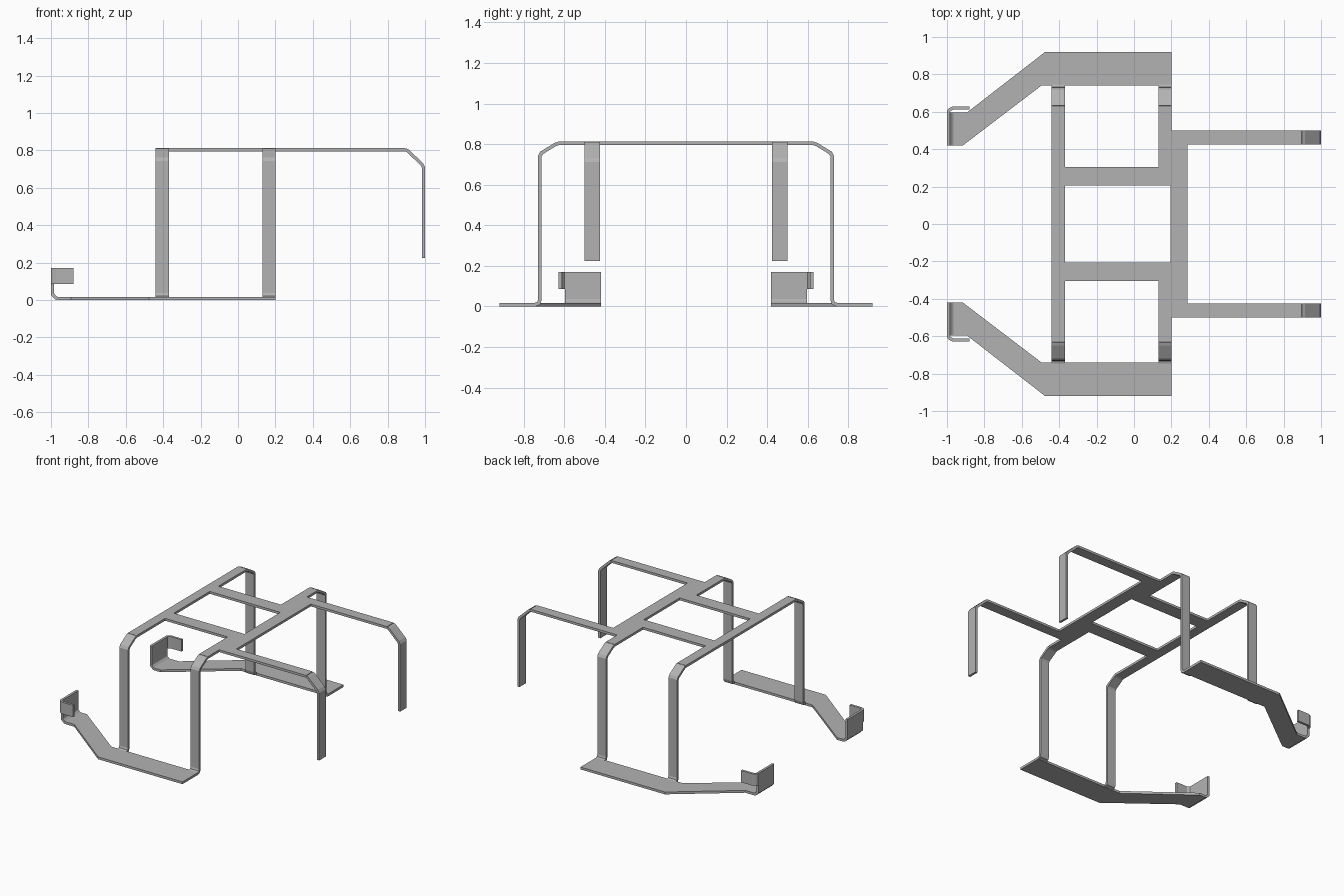
import bpy
import bmesh

cube = bpy.data.objects.get("Cube")
if cube:
    bpy.data.objects.remove(cube, do_unlink=True)

THICK = 0.017
HALF = THICK / 2
TOP = 0.812 - HALF

steel = bpy.data.materials.new("grey_steel")
steel.use_nodes = True
colour = (0.45, 0.45, 0.45, 1)
steel.diffuse_color = colour
steel.node_tree.nodes["Principled BSDF"].inputs["Base Color"].default_value = colour


def sheet(name, bm, mirrored=True):
    """Turn a flat or folded surface into sheet metal, optionally mirrored across y."""
    bmesh.ops.recalc_face_normals(bm, faces=bm.faces)
    mesh = bpy.data.meshes.new(name)
    bm.to_mesh(mesh)
    bm.free()
    mesh.materials.append(steel)
    obj = bpy.data.objects.new(name, mesh)
    bpy.context.collection.objects.link(obj)
    solid = obj.modifiers.new("thickness", 'SOLIDIFY')
    solid.thickness = THICK
    solid.offset = 0
    solid.use_even_offset = True
    if mirrored:
        mirror = obj.modifiers.new("mirror", 'MIRROR')
        mirror.use_axis = (False, True, False)
        mirror.use_mirror_merge = False
    return obj


def ribbon(name, path, lo, hi, place):
    """Folded strip: a centre path swept from lo to hi."""
    bm = bmesh.new()
    rows = [[bm.verts.new(place(a, b, w)) for w in (lo, hi)] for a, b in path]
    for (p, q), (r, s) in zip(rows, rows[1:]):
        bm.faces.new((p, q, s, r))
    return sheet(name, bm)


def in_xz(a, b, w):
    return (a, w, b)


def in_yz(a, b, w):
    return (w, a, b)


def in_xy(a, b, w):
    return (a, b, w)


# Top frame: the union of rectangular bars, kept as one flat sheet
bars = [
    (-0.44, -0.37, -0.63, 0.63),
    (0.13, 0.20, -0.63, -0.205),
    (0.13, 0.20, 0.205, 0.63),
    (0.195, 0.285, -0.50, 0.50),
    (-0.44, 0.20, 0.205, 0.305),
    (-0.44, 0.20, -0.305, -0.205),
    (0.20, 0.895, 0.425, 0.50),
    (0.20, 0.895, -0.50, -0.425),
]
xs = sorted({v for b in bars for v in b[:2]})
ys = sorted({v for b in bars for v in b[2:]})
bm = bmesh.new()
for x0, x1 in zip(xs, xs[1:]):
    for y0, y1 in zip(ys, ys[1:]):
        cx, cy = (x0 + x1) / 2, (y0 + y1) / 2
        if any(b[0] < cx < b[1] and b[2] < cy < b[3] for b in bars):
            bm.faces.new([bm.verts.new((x, y, TOP)) for x, y in
                          ((x0, y0), (x1, y0), (x1, y1), (x0, y1))])
bmesh.ops.remove_doubles(bm, verts=bm.verts, dist=0.001)
sheet("top_frame", bm, mirrored=False)

# Upright legs with folded shoulders and a small foot bend
leg_path = [(0.63, TOP), (0.645, 0.798), (0.712, 0.757), (0.72, 0.742),
            (0.72, 0.035), (0.726, 0.016), (0.745, HALF)]
for name, x0, x1 in (("right_leg", -0.44, -0.37), ("left_leg", 0.13, 0.20)):
    ribbon(name, leg_path, x0, x1, in_yz)

# Drooping ends of the long arms
ribbon("arm_end", [(0.895, TOP), (0.908, 0.797), (0.982, 0.727),
                   (0.9915, 0.71), (0.9915, 0.225)], 0.425, 0.50, in_xz)

# Cranked base plates
bm = bmesh.new()
bm.faces.new([bm.verts.new((x, y, HALF)) for x, y in (
    (0.20, 0.74), (0.20, 0.92), (-0.475, 0.92), (-0.892, 0.597),
    (-0.965, 0.597), (-0.965, 0.42), (-0.915, 0.42), (-0.495, 0.74))])
sheet("base_plate", bm)

# Upturned end of each base plate, with its folded side tab
WALL = HALF - 1
ribbon("end_lip", [(-0.965, HALF), (-0.974, 0.012), (-0.989, 0.027),
                   (WALL, 0.036), (WALL, 0.17)], 0.42, 0.597, in_xz)
ribbon("side_tab", [(WALL, 0.597), (WALL, 0.603), (-0.985, 0.611),
                    (-0.968, 0.6205), (-0.88, 0.6205)], 0.085, 0.17, in_xy)
